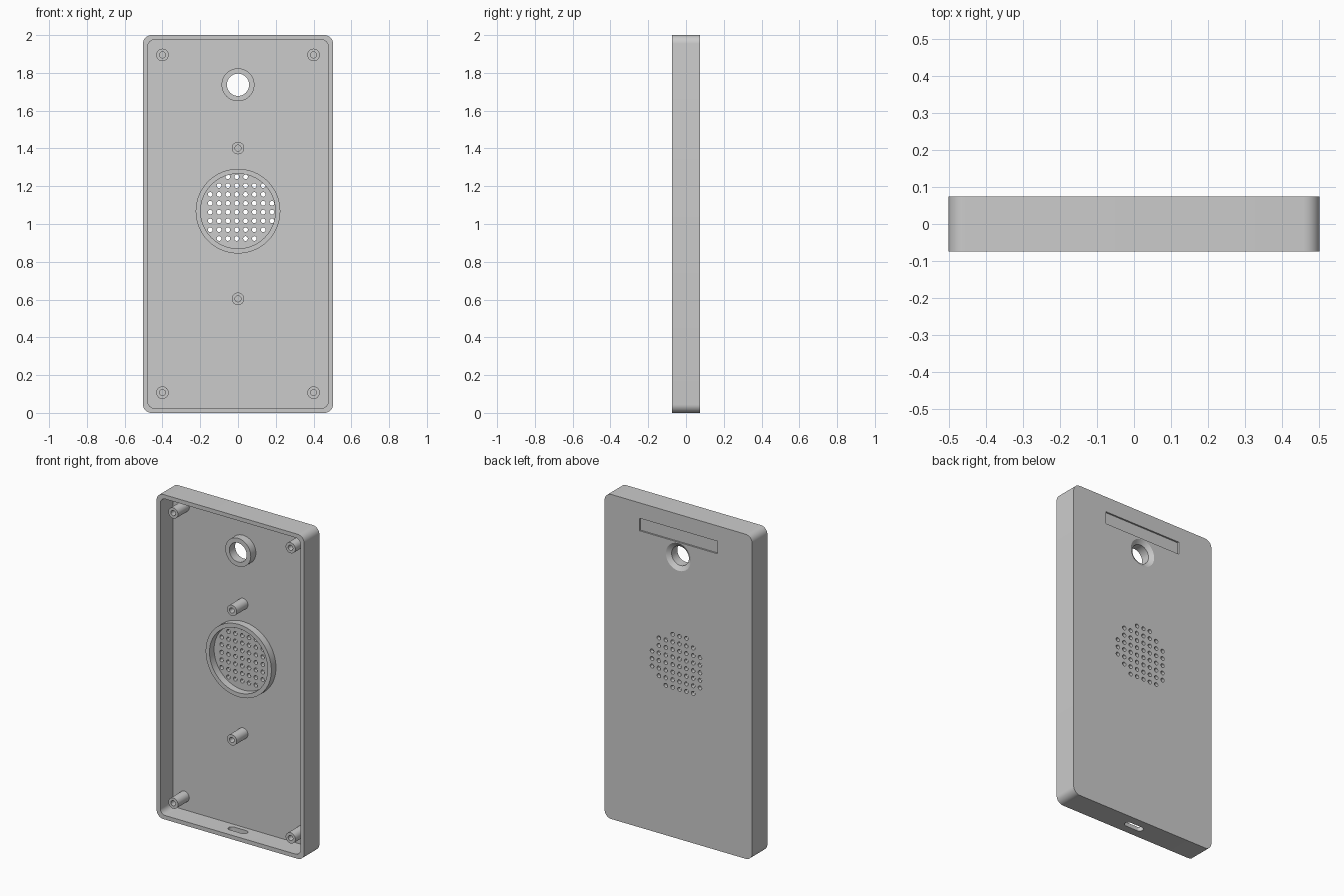
import bpy, bmesh, math
from mathutils import Matrix

if "Cube" in bpy.data.objects:
    bpy.data.objects.remove(bpy.data.objects["Cube"])

FRONT, BACK, FLOOR = -0.074, 0.074, 0.05   # open face, rear face, inside of rear wall
HW, H, WALL = 0.503, 2.0, 0.025


def make(name, bm):
    bmesh.ops.remove_doubles(bm, verts=bm.verts, dist=1e-5)
    bmesh.ops.recalc_face_normals(bm, faces=bm.faces)
    me = bpy.data.meshes.new(name)
    bm.to_mesh(me)
    bm.free()
    ob = bpy.data.objects.new(name, me)
    bpy.context.collection.objects.link(ob)
    return ob


def smooth(ob):
    bpy.ops.object.select_all(action='DESELECT')
    ob.select_set(True)
    bpy.context.view_layer.objects.active = ob
    bpy.ops.object.shade_smooth_by_angle(angle=math.radians(30))


def rounded_rect(x0, x1, z0, z1, r, n=8):
    pts = []
    corners = [(x1 - r, z1 - r), (x0 + r, z1 - r), (x0 + r, z0 + r), (x1 - r, z0 + r)]
    for q, (cx, cz) in enumerate(corners):
        for i in range(n + 1):
            a = math.pi / 2 * (q + i / n)
            pts.append((cx + r * math.cos(a), cz + r * math.sin(a)))
    return pts


def prism(name, pts, y0, y1):
    """Extrude an x-z outline along y."""
    bm = bmesh.new()
    a = [bm.verts.new((x, y0, z)) for x, z in pts]
    b = [bm.verts.new((x, y1, z)) for x, z in pts]
    bm.faces.new(a)
    bm.faces.new(b)
    for i in range(len(pts)):
        j = (i + 1) % len(pts)
        bm.faces.new((a[i], a[j], b[j], b[i]))
    return make(name, bm)


def add_lathe(bm, profile, cx, cz, n):
    """Revolve a closed (radius, y) profile about a y-parallel axis."""
    rings = []
    for r, y in profile:
        if r == 0:
            rings.append([bm.verts.new((cx, y, cz))] * n)
        else:
            rings.append([bm.verts.new((cx + r * math.cos(2 * math.pi * i / n), y,
                                        cz + r * math.sin(2 * math.pi * i / n))) for i in range(n)])
    for k in range(len(rings)):
        p, q = rings[k], rings[(k + 1) % len(rings)]
        for i in range(n):
            j = (i + 1) % n
            vs = list(dict.fromkeys((p[i], p[j], q[j], q[i])))
            if len(vs) > 2:
                bm.faces.new(vs)


def lathe(name, profile, centres, n=48):
    bm = bmesh.new()
    for cx, cz in centres:
        add_lathe(bm, profile, cx, cz, n)
    return make(name, bm)


def cut(target, cutter):
    m = target.modifiers.new("cut", 'BOOLEAN')
    m.operation, m.solver, m.object = 'DIFFERENCE', 'EXACT', cutter
    bpy.context.view_layer.objects.active = target
    bpy.ops.object.modifier_apply(modifier=m.name)
    bpy.data.objects.remove(cutter)


# Case shell: rounded slab hollowed from the front
shell = prism("case_shell", rounded_rect(-HW, HW, 0, H, 0.045), FRONT, BACK)
cut(shell, prism("cavity", rounded_rect(-HW + WALL, HW - WALL, WALL, H - WALL, 0.035),
                 FRONT - 0.1, FLOOR))

# Shallow label recess on the back
cut(shell, prism("label_recess", [(-0.265, 1.828), (0.265, 1.828), (0.265, 1.905), (-0.265, 1.905)],
                 BACK - 0.01, BACK + 0.1))

# Round window, countersunk from the back
LENS_Z = 1.737
cut(shell, lathe("window_cut", [(0, 0.0), (0.059, 0.0), (0.059, BACK - 0.018), (0.085, BACK),
                                (0.085, 0.15), (0, 0.15)], [(0, LENS_Z)]))

# Speaker grille: square grid of holes clipped to a circle
SPK_Z, PITCH = 1.068, 0.0467
grid = [(-0.147 + PITCH * i, 0.923 + PITCH * j) for i in range(8) for j in range(8)]
holes = [(x, z) for x, z in grid if math.hypot(x, z - SPK_Z) < 0.195]
cut(shell, lathe("grille_cut", [(0, 0.0), (0.0125, 0.0), (0.0125, 0.15), (0, 0.15)], holes, 16))

# Cable slot through the bottom wall
slot = prism("slot_cut", rounded_rect(-0.063, 0.063, -0.022, 0.022, 0.0215), -0.1, 0.1)
slot.data.transform(Matrix.Rotation(math.pi / 2, 4, 'X'))
cut(shell, slot)
smooth(shell)

# Raised collars inside, around window and speaker
smooth(lathe("window_collar", [(0.059, FLOOR), (0.087, FLOOR), (0.087, 0.0), (0.059, 0.0)],
             [(0, LENS_Z)]))
smooth(lathe("speaker_collar", [(0.198, FLOOR), (0.224, FLOOR), (0.224, 0.005), (0.198, 0.005)],
             [(0, SPK_Z)], 64))

# Screw posts with blind holes
posts = [(sx * 0.4, z) for sx in (-1, 1) for z in (0.107, 1.895)] + [(0, 0.604), (0, 1.402)]
for i, c in enumerate(posts):
    smooth(lathe(f"screw_post_{i + 1}", [(0, FLOOR), (0.033, FLOOR), (0.033, -0.06),
                                         (0.016, -0.06), (0.016, 0.03), (0, 0.03)], [c], 32))
